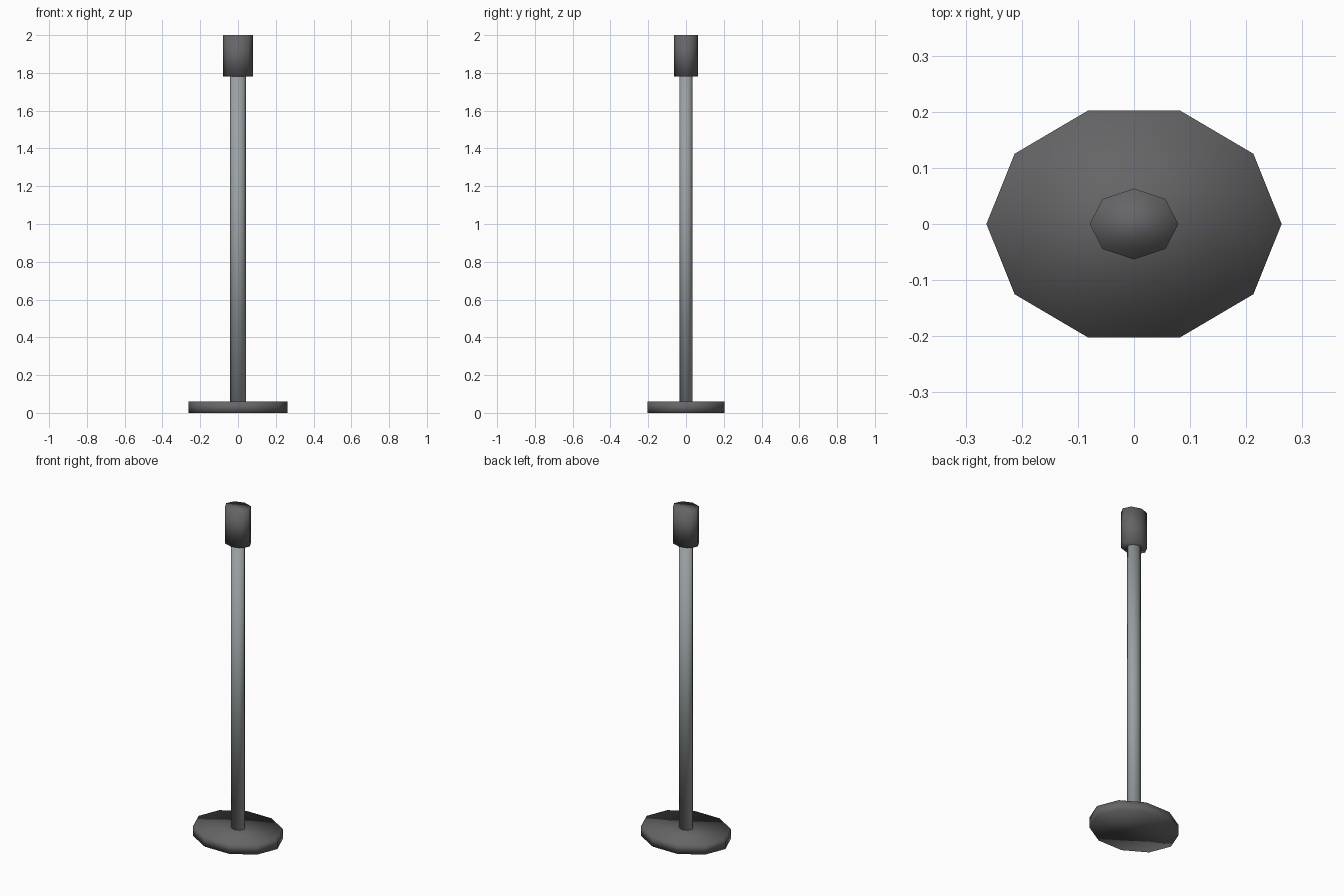
import bpy
from math import cos, sin, tau

cube = bpy.data.objects.get("Cube")
if cube:
    bpy.data.objects.remove(cube, do_unlink=True)


def make_material(name, rgb):
    mat = bpy.data.materials.new(name)
    mat.use_nodes = True
    colour = (*rgb, 1.0)
    mat.diffuse_color = colour
    mat.node_tree.nodes["Principled BSDF"].inputs["Base Color"].default_value = colour
    return mat


def oval_prism(name, sides, rx, ry, z0, z1, mat):
    """Closed oval column, smooth over the rims, with a corner on +x."""
    ring = [(rx * cos(tau * i / sides), ry * sin(tau * i / sides)) for i in range(sides)]
    verts = [(x, y, z) for z in (z0, z1) for x, y in ring]
    faces = [(i, (i + 1) % sides, sides + (i + 1) % sides, sides + i) for i in range(sides)]
    faces += [tuple(reversed(range(sides))), tuple(range(sides, 2 * sides))]
    mesh = bpy.data.meshes.new(name)
    mesh.from_pydata(verts, [], faces)
    mesh.materials.append(mat)
    mesh.shade_smooth()
    obj = bpy.data.objects.new(name, mesh)
    bpy.context.collection.objects.link(obj)
    return obj


dark = make_material("dark grey", (0.13, 0.13, 0.135))
steel = make_material("steel grey", (0.33, 0.355, 0.365))

# Wide foot, slim pole and the sleeve on top
oval_prism("base", 10, 0.263, 0.213, 0.0, 0.06, dark)
oval_prism("pole", 8, 0.042, 0.035, 0.05, 1.79, steel)
oval_prism("top_cap", 8, 0.079, 0.063, 1.78, 2.0, dark)
